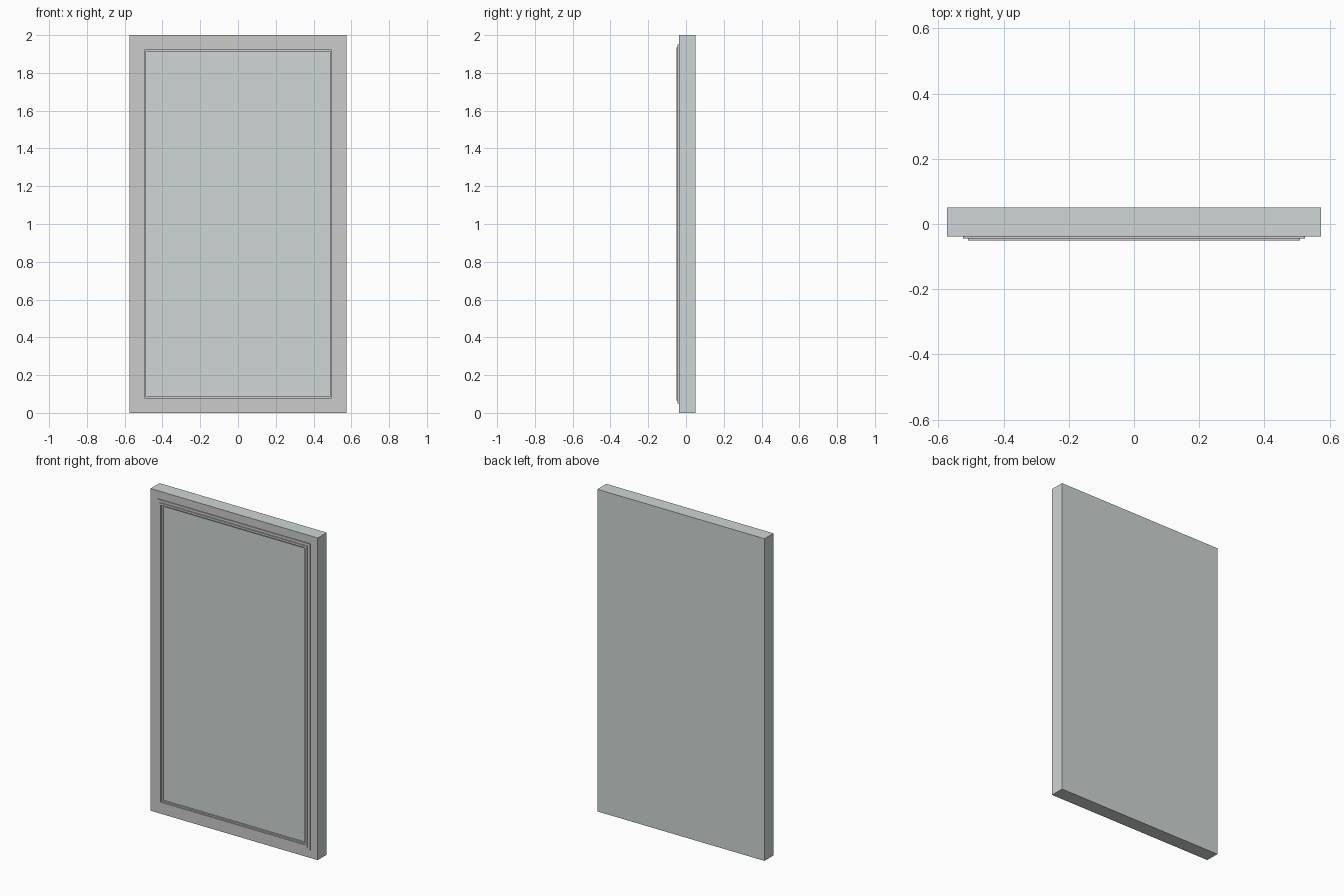
import bpy, bmesh

if "Cube" in bpy.data.objects:
    bpy.data.objects.remove(bpy.data.objects["Cube"])

W, H = 0.574, 2.0      # half width and full height
BACK, GLASS = 0.05, -0.033


def material(name, colour):
    m = bpy.data.materials.new(name)
    m.diffuse_color = (*colour, 1)
    m.use_nodes = True
    m.node_tree.nodes["Principled BSDF"].inputs["Base Color"].default_value = m.diffuse_color
    return m


def finish(bm, name, mat=None):
    bmesh.ops.recalc_face_normals(bm, faces=bm.faces)
    me = bpy.data.meshes.new(name)
    bm.to_mesh(me)
    bm.free()
    ob = bpy.data.objects.new(name, me)
    bpy.context.collection.objects.link(ob)
    if mat:
        me.materials.append(mat)
    return ob


def rectangular_moulding(name, profile, mat=None):
    """Sweep a closed (inset, y) profile around the panel with mitred corners."""
    bm = bmesh.new()
    rings = []
    for d, y in profile:
        corners = [(-W + d, d), (W - d, d), (W - d, H - d), (-W + d, H - d)]
        rings.append([bm.verts.new((x, y, z)) for x, z in corners])
    for a, b in zip(rings, rings[1:] + rings[:1]):
        for i in range(4):
            j = (i + 1) % 4
            bm.faces.new((a[i], a[j], b[j], b[i]))
    return finish(bm, name, mat)


panel_mat = material("panel_grey_green", (0.62, 0.67, 0.66))

# backing slab whose front face is the recessed panel
bm = bmesh.new()
bmesh.ops.create_cube(bm, size=1)
for v in bm.verts:
    v.co = (v.co.x * 2 * W,
            BACK if v.co.y > 0 else GLASS,
            (v.co.z + 0.5) * H)
finish(bm, "panel", panel_mat)

# flat outer border plus stepped moulding around the opening
rectangular_moulding("frame", [
    (0.0, GLASS), (0.0, -0.038),
    (0.049, -0.038), (0.049, -0.044),      # first step
    (0.065, -0.044), (0.065, -0.05),       # raised bead
    (0.078, -0.05), (0.078, -0.042),       # drop to inner lip
    (0.087, -0.042), (0.087, GLASS),
])
